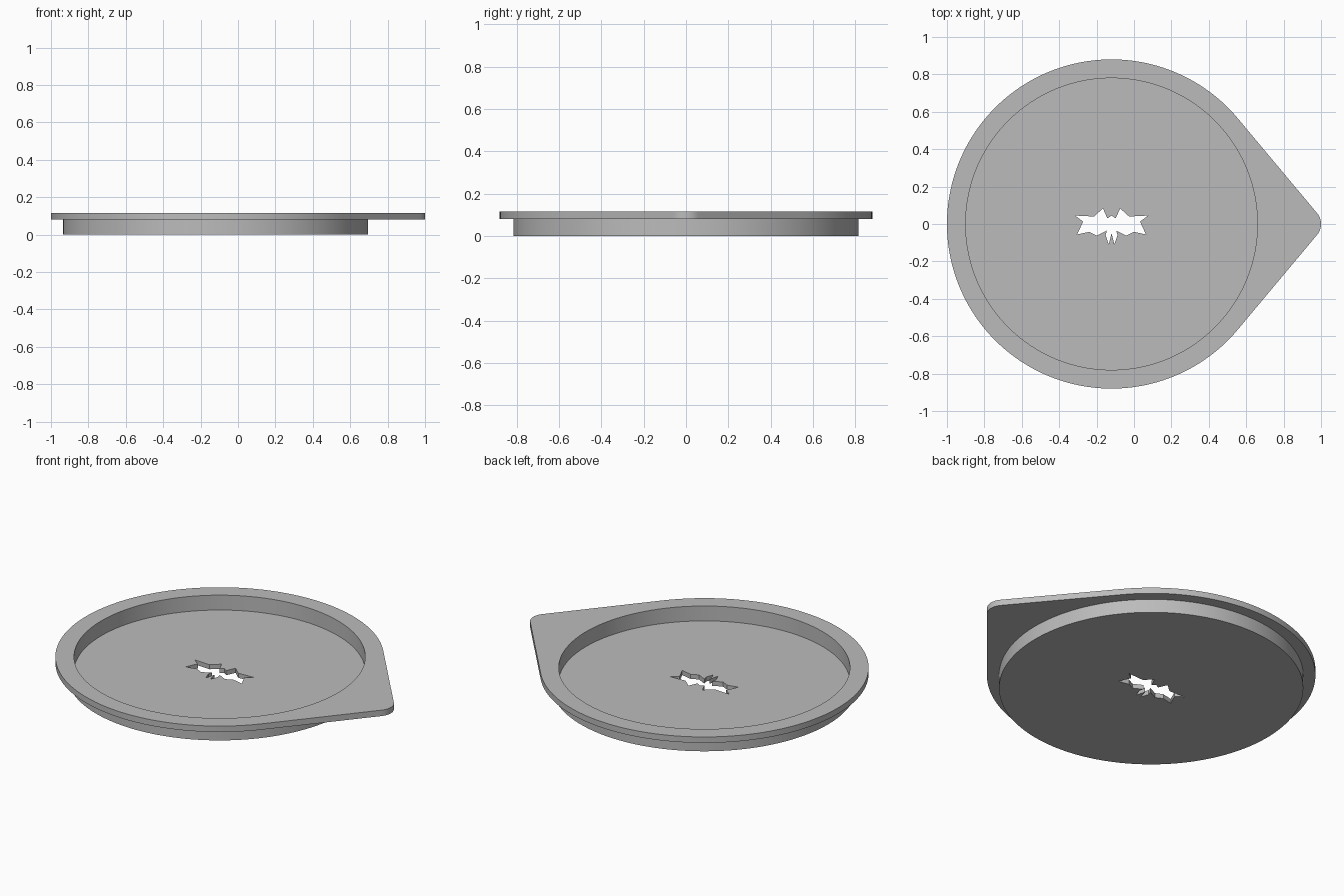
import bpy, bmesh
from math import sin, cos, acos, sqrt, radians, atan2

if "Cube" in bpy.data.objects:
    bpy.data.objects.remove(bpy.data.objects["Cube"], do_unlink=True)

CX = -0.12                       # centre of the round tray
RIM, WALL, WELL = 0.88, 0.815, 0.78
TOP, LEDGE, FLOOR = 0.115, 0.08, 0.027
TIP = 0.09                       # rounding radius of the pointed tab
REACH = 1 - TIP - CX             # tray centre to tip arc centre
TANGENT = acos((RIM - TIP) / REACH)
TIP_END = atan2(TIP * sin(TANGENT), REACH + TIP * cos(TANGENT))

# Finer steps around the small tip arc
angles = [TIP_END * i / 6 for i in range(-6, 7)]
angles += [radians(a) for a in range(4, 357, 2)]


def flange_radius(a):
    """Teardrop outline: circle, two tangent lines and a rounded tip."""
    t = abs(atan2(sin(a), cos(a)))
    if t >= TANGENT:
        return RIM
    if t > TIP_END:
        return RIM / cos(t - TANGENT)
    return REACH * cos(t) + sqrt(TIP ** 2 - (REACH * sin(t)) ** 2)


bm = bmesh.new()


def ring(z, radius):
    return [bm.verts.new((CX + radius(a) * cos(a), radius(a) * sin(a), z)) for a in angles]


def bridge(low, high):
    n = len(low)
    for i in range(n):
        j = (i + 1) % n
        bm.faces.new((low[i], low[j], high[j], high[i]))


def loop_edges(loop):
    found = []
    for i, v in enumerate(loop):
        w = loop[(i + 1) % len(loop)]
        found.append(bm.edges.get((v, w)) or bm.edges.new((v, w)))
    return found


# Tray wall, flange and well, from the outside bottom to the inside floor
rings = [ring(0, lambda a: WALL), ring(LEDGE, lambda a: WALL),
         ring(LEDGE, flange_radius), ring(TOP, flange_radius),
         ring(TOP, lambda a: WELL), ring(FLOOR, lambda a: WELL)]
for low, high in zip(rings, rings[1:]):
    bridge(low, high)

# Winged cutout: half outline mirrored about the tray centre
half = [(0.022, 0.03), (0.046, 0.083), (0.094, 0.04), (0.195, 0.045),
        (0.152, 0.013), (0.184, -0.056), (0.12, -0.042), (0.078, -0.062),
        (0.025, -0.035), (0.032, -0.06), (0.015, -0.108)]
outline = [(0, 0.045)] + half + [(0, -0.05)] + [(-x, y) for x, y in reversed(half)]
hole_low, hole_high = [[bm.verts.new((CX + x, y, z)) for x, y in outline]
                       for z in (0, FLOOR)]
bridge(hole_low, hole_high)

# Floor top and underside around the cutout
for outer, inner in ((rings[0], hole_low), (rings[-1], hole_high)):
    bmesh.ops.triangle_fill(bm, use_beauty=True, use_dissolve=False,
                            edges=loop_edges(outer) + loop_edges(inner))
bmesh.ops.recalc_face_normals(bm, faces=bm.faces)

mesh = bpy.data.meshes.new("tray")
bm.to_mesh(mesh)
bm.free()
tray = bpy.data.objects.new("tray", mesh)
bpy.context.collection.objects.link(tray)

# Plain grey material
grey = bpy.data.materials.new("grey")
grey.use_nodes = True
grey.diffuse_color = (0.5, 0.5, 0.5, 1)
grey.node_tree.nodes["Principled BSDF"].inputs["Base Color"].default_value = (0.5, 0.5, 0.5, 1)
mesh.materials.append(grey)

bpy.ops.object.select_all(action="DESELECT")
tray.select_set(True)
bpy.context.view_layer.objects.active = tray
bpy.ops.object.shade_smooth_by_angle(angle=radians(20))
